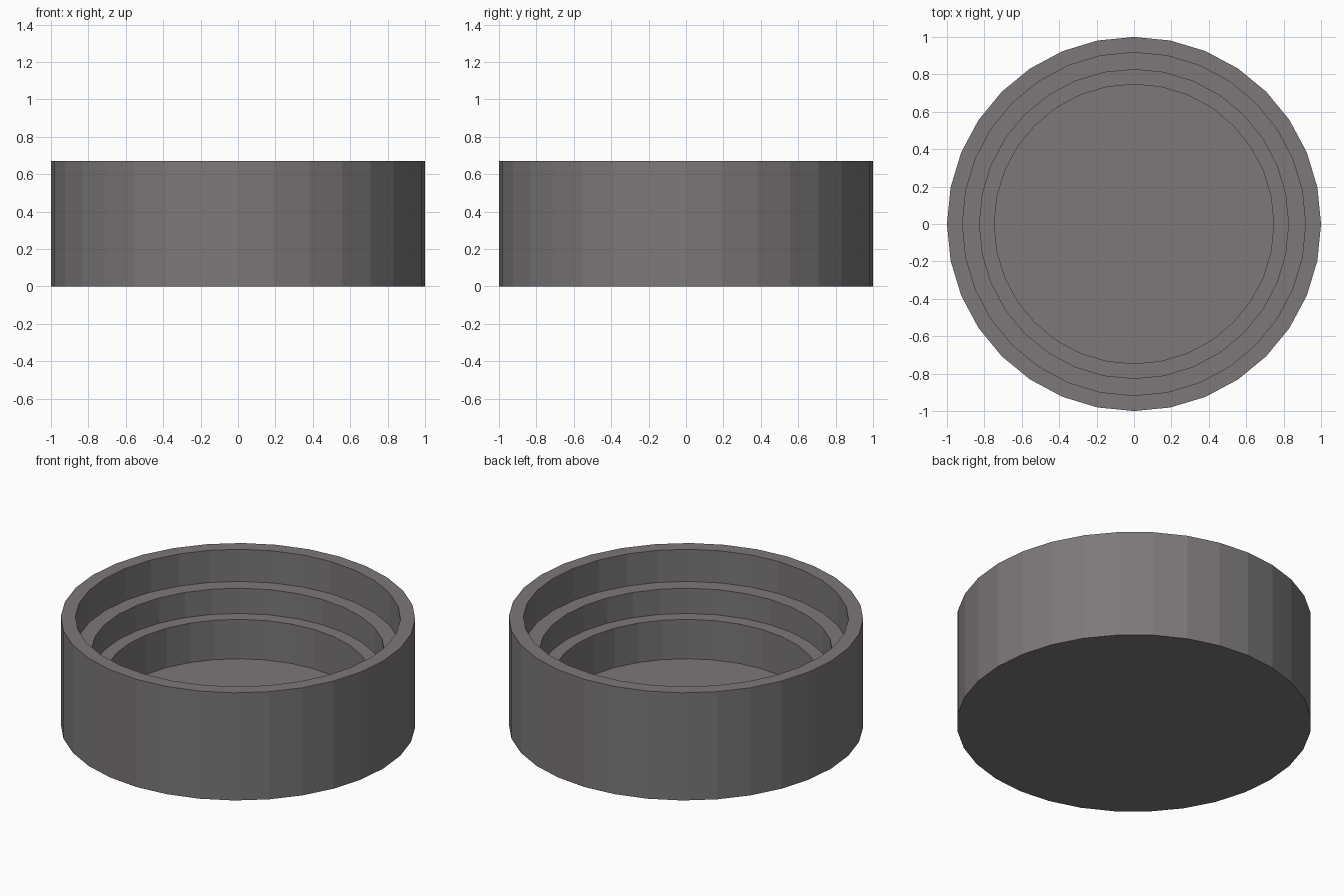
import bpy, bmesh, math

if "Cube" in bpy.data.objects:
    bpy.data.objects.remove(bpy.data.objects["Cube"])

SIDES = 32

# one flat grey for the whole part
grey = bpy.data.materials.new("warm grey")
grey.diffuse_color = (0.205, 0.188, 0.194, 1)
grey.use_nodes = True
grey.node_tree.nodes["Principled BSDF"].inputs["Base Color"].default_value = grey.diffuse_color

# radius / height profile: outer wall, rim, two inner steps, floor
profile = [(1.0, 0.0), (1.0, 0.67), (0.917, 0.67), (0.917, 0.47),
           (0.826, 0.47), (0.826, 0.313), (0.747, 0.313), (0.747, 0.068)]

bm = bmesh.new()
rings = []
for r, z in profile:
    rings.append([bm.verts.new((r * math.cos(2 * math.pi * i / SIDES),
                                r * math.sin(2 * math.pi * i / SIDES), z))
                  for i in range(SIDES)])

# walls and ledges between neighbouring rings
for a, b in zip(rings, rings[1:]):
    for i in range(SIDES):
        j = (i + 1) % SIDES
        bm.faces.new((a[i], a[j], b[j], b[i]))

# underside and inner floor
bm.faces.new(list(reversed(rings[0])))
bm.faces.new(rings[-1])

mesh = bpy.data.meshes.new("stepped_round_cup")
bm.to_mesh(mesh)
bm.free()
mesh.materials.append(grey)
cup = bpy.data.objects.new("stepped_round_cup", mesh)
bpy.context.collection.objects.link(cup)
